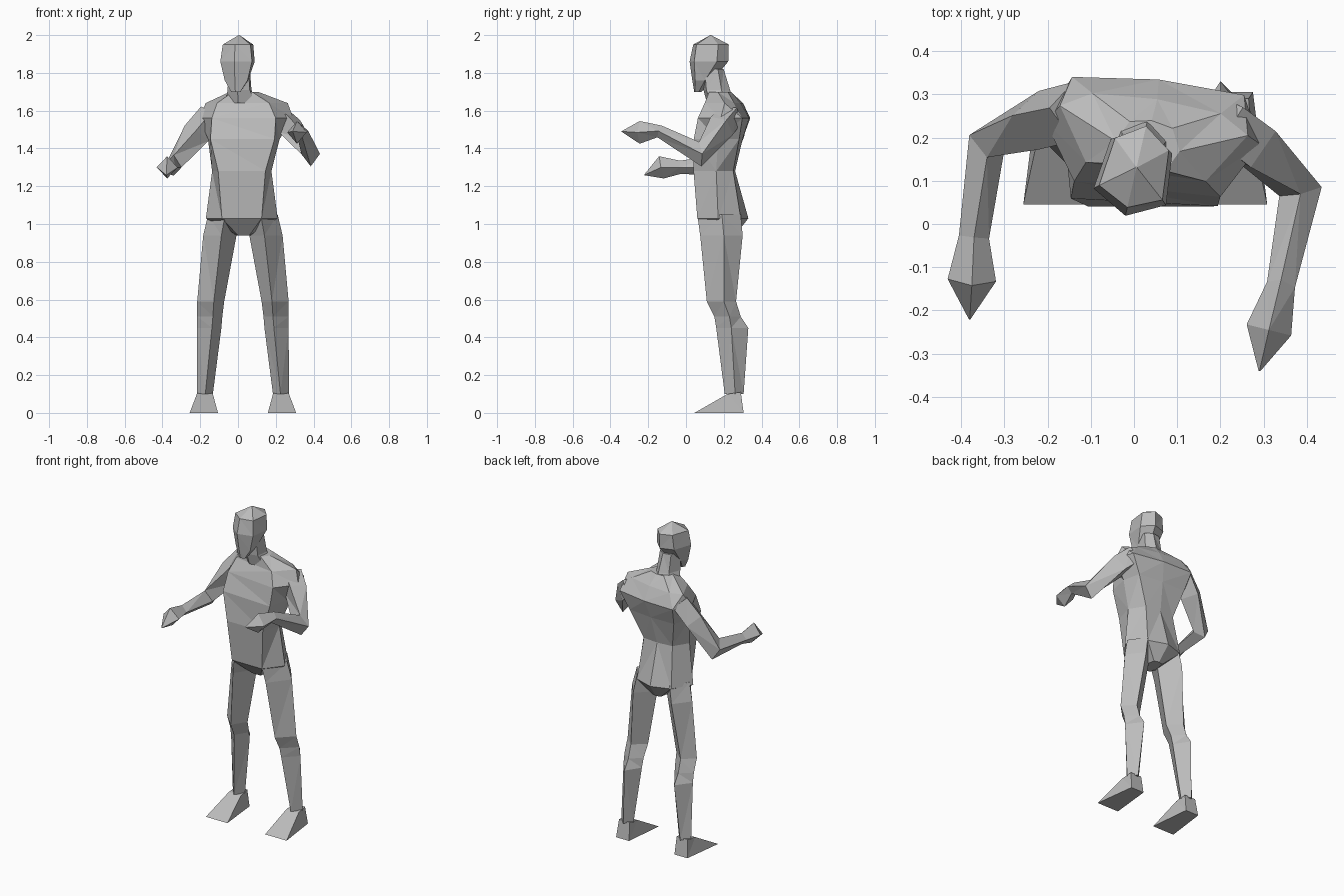
import bpy, bmesh
from math import radians, cos, sin
from mathutils import Vector, Matrix

cube = bpy.data.objects.get("Cube")
if cube:
    bpy.data.objects.remove(cube, do_unlink=True)

grey = bpy.data.materials.new("plain grey")
grey.use_nodes = True
tone = (0.5, 0.5, 0.5, 1)
grey.diffuse_color = tone
grey.node_tree.nodes["Principled BSDF"].inputs["Base Color"].default_value = tone

MID = 0.026  # mirror line between the legs


def loft(name, rings):
    """Skin a list of equally sized point rings and cap both ends."""
    bm = bmesh.new()
    loops = [[bm.verts.new(p) for p in ring] for ring in rings]
    for low, high in zip(loops, loops[1:]):
        count = len(low)
        for i in range(count):
            j = (i + 1) % count
            bm.faces.new((low[i], low[j], high[j], high[i]))
    bm.faces.new(loops[0])
    bm.faces.new(loops[-1])
    bmesh.ops.remove_doubles(bm, verts=bm.verts, dist=0.0005)
    bmesh.ops.triangulate(bm, faces=bm.faces)
    bmesh.ops.recalc_face_normals(bm, faces=bm.faces)
    mesh = bpy.data.meshes.new(name)
    bm.to_mesh(mesh)
    bm.free()
    mesh.materials.append(grey)
    part = bpy.data.objects.new(name, mesh)
    bpy.context.collection.objects.link(part)
    return part


def turned(points, z, centre, yaw):
    """Turn a level ring of (x, y) points about a vertical axis."""
    c, s = cos(radians(yaw)), sin(radians(yaw))
    pivot_y = 0.17
    ring = []
    for x, y in points:
        dy = y - pivot_y
        ring.append((centre + x * c - dy * s, pivot_y + x * s + dy * c, z))
    return ring


def torso_ring(z, centre, front_w, front_y, side_w, side_y, back_w, back_y, spine_y, yaw):
    points = [(-front_w, front_y), (front_w, front_y), (side_w, side_y), (back_w, back_y),
              (0, spine_y), (-back_w, back_y), (-side_w, side_y)]
    return turned(points, z, centre, yaw)


def head_ring(z, width, nose_y, cheek_y, rear_y, nape_y, yaw=-13):
    points = [(0, nose_y), (width, cheek_y), (width * 0.85, rear_y),
              (0, nape_y), (-width * 0.85, rear_y), (-width, cheek_y)]
    return turned(points, z, 0.015, yaw)


def arm(name, path):
    """Four-sided limb along a path of (x, y, z, half width, half height)."""
    centres = [Vector(p[:3]) for p in path]
    rings = []
    for i, centre in enumerate(centres):
        before = centres[max(i - 1, 0)]
        after = centres[min(i + 1, len(centres) - 1)]
        along = (after - before).normalized()
        across = Vector((1, 0, 0))
        across = (across - along * along.dot(across)).normalized()
        up = across.cross(along)
        w, h = path[i][3:]
        rings.append([centre + across * w, centre + up * h,
                      centre - across * w, centre - up * h])
    return loft(name, rings)


def mirrored(rings):
    return [[(2 * MID - x, y, z) for x, y, z in ring] for ring in rings]


# Torso, from crotch to collar, with the shoulders twisted
loft("torso", [
    torso_ring(0.94, 0.03, 0.03, 0.14, 0.04, 0.2, 0.03, 0.25, 0.26, 0),
    torso_ring(1.03, 0.02, 0.105, 0.06, 0.19, 0.17, 0.12, 0.29, 0.33, 0),
    torso_ring(1.28, 0.02, 0.125, 0.04, 0.157, 0.16, 0.1, 0.25, 0.26, 0),
    torso_ring(1.45, 0.03, 0.17, 0.05, 0.19, 0.18, 0.16, 0.29, 0.3, -3),
    torso_ring(1.56, 0.04, 0.17, 0.08, 0.25, 0.21, 0.2, 0.32, 0.335, -6),
    torso_ring(1.64, 0.035, 0.14, 0.12, 0.22, 0.24, 0.15, 0.28, 0.29, -9),
    torso_ring(1.7, 0.03, 0.05, 0.13, 0.075, 0.18, 0.05, 0.23, 0.24, -9)])

# Neck
loft("neck", [
    head_ring(1.64, 0.08, 0.11, 0.15, 0.22, 0.25),
    head_ring(1.71, 0.06, 0.09, 0.12, 0.2, 0.235),
    head_ring(1.82, 0.055, 0.08, 0.11, 0.18, 0.2)])

# Head, from chin to crown
loft("head", [
    head_ring(1.7, 0.025, 0.04, 0.05, 0.07, 0.08),
    head_ring(1.76, 0.062, 0.03, 0.06, 0.11, 0.14),
    head_ring(1.86, 0.086, 0.015, 0.06, 0.18, 0.225),
    head_ring(1.95, 0.075, 0.035, 0.07, 0.185, 0.228),
    head_ring(2.0, 0.002, 0.128, 0.129, 0.131, 0.132)])

# Arms, from shoulder to fingertips
arm("left_arm", [
    (0.2, 0.24, 1.58, 0.07, 0.07), (0.27, 0.19, 1.52, 0.07, 0.075),
    (0.385, 0.075, 1.37, 0.05, 0.065), (0.34, -0.14, 1.49, 0.033, 0.033),
    (0.312, -0.245, 1.485, 0.053, 0.06), (0.29, -0.34, 1.49, 0.002, 0.002)])
arm("right_arm", [
    (-0.14, 0.26, 1.58, 0.07, 0.07), (-0.22, 0.24, 1.48, 0.075, 0.07),
    (-0.34, 0.19, 1.31, 0.045, 0.065), (-0.37, -0.03, 1.3, 0.035, 0.035),
    (-0.375, -0.13, 1.3, 0.056, 0.06), (-0.38, -0.22, 1.26, 0.002, 0.002)])

# Legs: front ridge, outer edge, back ridge and inner edge at each height
leg = [[(front_x, front_y, z), (outer, side_y, z), (back_x, back_y, z), (inner, side_y, z)]
       for z, front_x, front_y, outer, side_y, back_x, back_y, inner in (
           (1.05, 0.12, 0.06, 0.21, 0.19, 0.14, 0.29, 0.04),
           (0.94, 0.14, 0.075, 0.236, 0.2, 0.16, 0.3, 0.06),
           (0.59, 0.18, 0.11, 0.268, 0.2, 0.2, 0.265, 0.125),
           (0.51, 0.185, 0.15, 0.268, 0.23, 0.2, 0.29, 0.135),
           (0.45, 0.19, 0.16, 0.268, 0.24, 0.2, 0.33, 0.14),
           (0.1, 0.225, 0.205, 0.27, 0.26, 0.225, 0.305, 0.185))]

# Feet: wedges, flat and wide at the toes
foot = [[(0.158, 0.045, 0), (0.308, 0.045, 0), (0.275, 0.305, 0), (0.185, 0.305, 0)],
        [(0.185, 0.22, 0.1), (0.27, 0.22, 0.1), (0.265, 0.29, 0.11), (0.19, 0.29, 0.11)]]

for part, rings in (("leg", leg), ("foot", foot)):
    loft("left_" + part, rings)
    loft("right_" + part, mirrored(rings))
